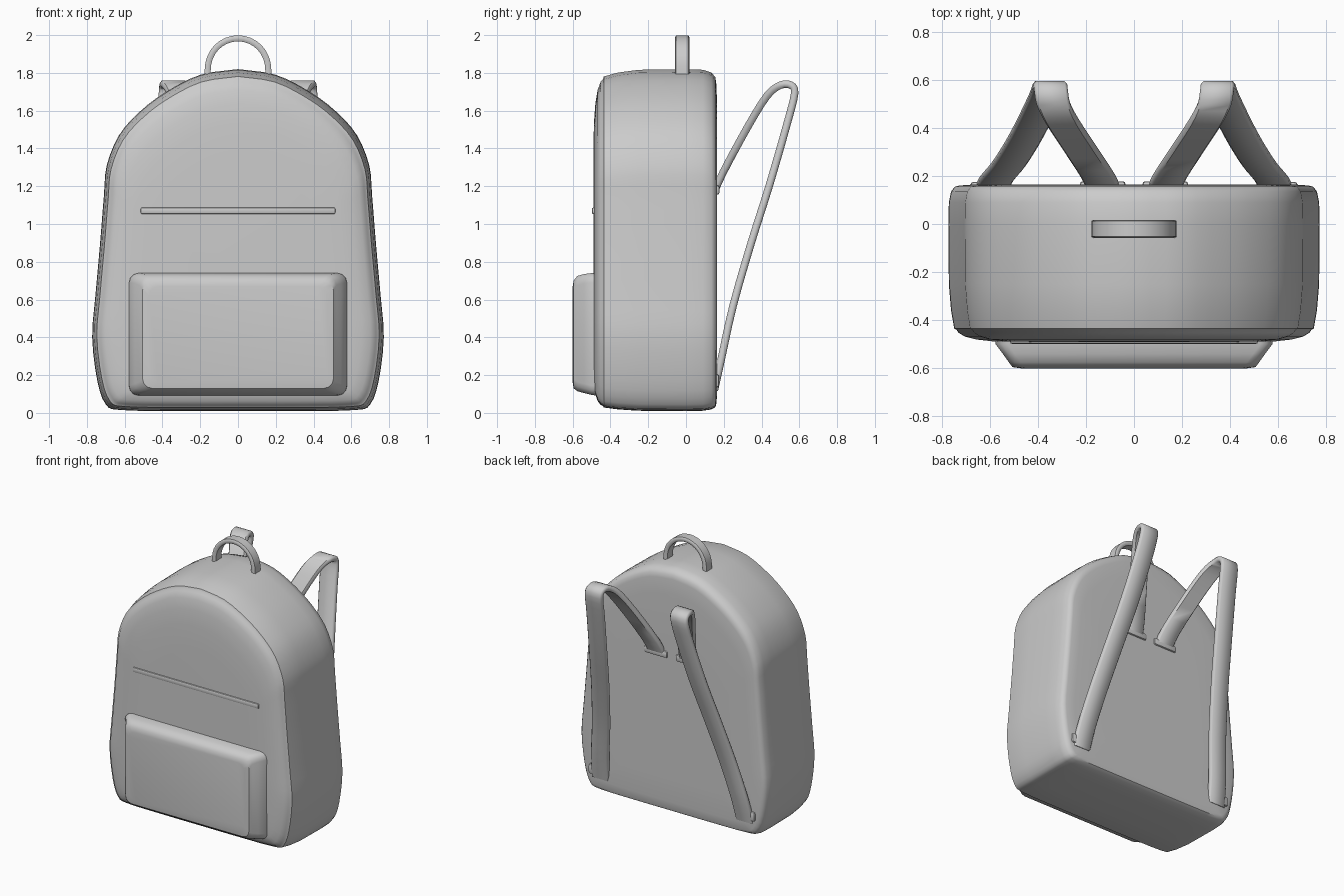
import bpy, bmesh, math
from mathutils import Vector

cube = bpy.data.objects.get("Cube")
if cube:
    bpy.data.objects.remove(cube)

grey = bpy.data.materials.new("grey fabric")
grey.use_nodes = True
grey.diffuse_color = (0.6, 0.6, 0.6, 1)
grey.node_tree.nodes["Principled BSDF"].inputs["Base Color"].default_value = (0.6, 0.6, 0.6, 1)


def loft(name, rings, closed_ends=True, angle=40, bevel=0):
    """Skin a list of equal-length closed rings and cap both ends."""
    bm = bmesh.new()
    loops = [[bm.verts.new(p) for p in ring] for ring in rings]
    n = len(loops[0])
    for a, b in zip(loops, loops[1:]):
        for i in range(n):
            bm.faces.new((a[i], a[(i + 1) % n], b[(i + 1) % n], b[i]))
    bm.faces.new(loops[0])
    bm.faces.new(loops[-1])
    bmesh.ops.recalc_face_normals(bm, faces=bm.faces)
    mesh = bpy.data.meshes.new(name)
    bm.to_mesh(mesh)
    bm.free()
    mesh.materials.append(grey)
    obj = bpy.data.objects.new(name, mesh)
    bpy.context.collection.objects.link(obj)
    bpy.ops.object.select_all(action="DESELECT")
    obj.select_set(True)
    bpy.context.view_layer.objects.active = obj
    if bevel:
        mod = obj.modifiers.new("soft edges", "BEVEL")
        mod.width, mod.segments = bevel, 2
        bpy.ops.object.modifier_apply(modifier=mod.name)
    bpy.ops.object.shade_smooth_by_angle(angle=math.radians(angle))
    return obj


def smooth_path(points, steps):
    """Catmull-Rom interpolation through the points."""
    pts = [Vector(p) for p in points]
    pts = [2 * pts[0] - pts[1]] + pts + [2 * pts[-1] - pts[-2]]
    out = []
    for a, b, c, d in zip(pts, pts[1:], pts[2:], pts[3:]):
        for k in range(steps):
            t = k / steps
            out.append(0.5 * (2 * b + (c - a) * t + (2 * a - 5 * b + 4 * c - d) * t * t
                              + (3 * b - a - 3 * c + d) * t ** 3))
    return out + [pts[-2]]


def ribbon(name, path, across, width, thick):
    """Flat rounded band swept along a path, its width held along one axis."""
    rings = []
    across = Vector(across)
    for i, p in enumerate(path):
        tangent = path[min(i + 1, len(path) - 1)] - path[max(i - 1, 0)]
        out = tangent.cross(across).normalized()
        ring = []
        for u, v in ((-1, -.4), (-.85, -1), (.85, -1), (1, -.4),
                     (1, .4), (.85, 1), (-.85, 1), (-1, .4)):
            ring.append(p + across * u * width / 2 + out * v * thick / 2)
        rings.append(ring)
    return loft(name, rings, angle=50)


def box(name, x, y, z, size, bevel):
    sx, sy, sz = (s / 2 for s in size)
    rings = [[(x + u * sx, y + e * sy, z + v * sz)
              for u, v in ((-1, -1), (1, -1), (1, 1), (-1, 1))] for e in (-1, 1)]
    return loft(name, rings, bevel=bevel)


# Body: arched outline lofted from the back panel to the bulging front panel
half = smooth_path([(0, .01, 0), (.3, .01, 0), (.62, .015, 0), (.70, .045, 0), (.745, .17, 0),
                    (.772, .40, 0), (.755, .62, 0), (.73, .9, 0), (.71, 1.15, 0),
                    (.695, 1.31, 0), (.63, 1.47, 0), (.52, 1.595, 0), (.38, 1.7, 0),
                    (.2, 1.79, 0), (0, 1.82, 0)], 3)
outline = half + [Vector((-p.x, p.y, 0)) for p in half[-2:0:-1]]
mid = .6
sections = [(.165, .55), (.165, .85), (.16, .94), (.155, .965), (.135, .985), (.09, .997),
            (.0, 1), (-.25, .997), (-.36, .985), (-.435, .968), (-.44, .955), (-.452, .945),
            (-.468, .91), (-.48, .85), (-.488, .76), (-.49, .6)]
loft("body", [[(p.x * s, y, mid + (p.y - mid) * s) for p in outline] for y, s in sections])


# Front pocket: rounded rectangle lofted outwards with a chamfered rim
def rounded_rect(y, hx, z0, z1, r):
    ring = []
    for cx, cz, start in ((hx - r, z1 - r, 0), (r - hx, z1 - r, 90),
                          (r - hx, z0 + r, 180), (hx - r, z0 + r, 270)):
        for k in range(4):
            a = math.radians(start + 30 * k)
            ring.append((cx + r * math.cos(a), y, cz + r * math.sin(a)))
    return ring


loft("front_pocket", [rounded_rect(-.46, .58, .09, .74, .05),
                      rounded_rect(-.50, .575, .095, .74, .05),
                      rounded_rect(-.54, .545, .105, .735, .05),
                      rounded_rect(-.575, .52, .115, .725, .05),
                      rounded_rect(-.595, .505, .13, .70, .05),
                      rounded_rect(-.60, .47, .16, .67, .05)], angle=35)

# Raised seam across the front panel
box("front_seam", 0, -.487, 1.07, (1.03, .022, .035), .008)

# Carry handle
arch = [Vector((-.165, -.02, 1.74))]
for k in range(17):
    a = math.pi * (1 - k / 16)
    arch.append(Vector((.16 * math.cos(a), -.02, 1.82 + .163 * math.sin(a))))
arch.append(Vector((.165, -.02, 1.74)))
ribbon("carry_handle", arch, (0, 1, 0), .075, .032)

# Shoulder straps with their end tabs, one per side
for side, label in ((1, "left"), (-1, "right")):
    strap = smooth_path([(side * x, y, z) for x, y, z in (
        (.125, .14, 1.15), (.15, .20, 1.28), (.235, .33, 1.52), (.30, .43, 1.68),
        (.335, .50, 1.735), (.345, .555, 1.735), (.35, .575, 1.69), (.365, .535, 1.53),
        (.41, .44, 1.2), (.46, .345, .9), (.52, .25, .57), (.57, .19, .3), (.59, .15, .12))], 3)
    ribbon(label + "_shoulder_strap", strap, (1, 0, 0), .14, .04)
    box(label + "_lower_tab", side * .60, .155, .17, (.16, .04, .07), .012)
    box(label + "_upper_tab", side * .13, .16, 1.18, (.19, .035, .05), .012)
